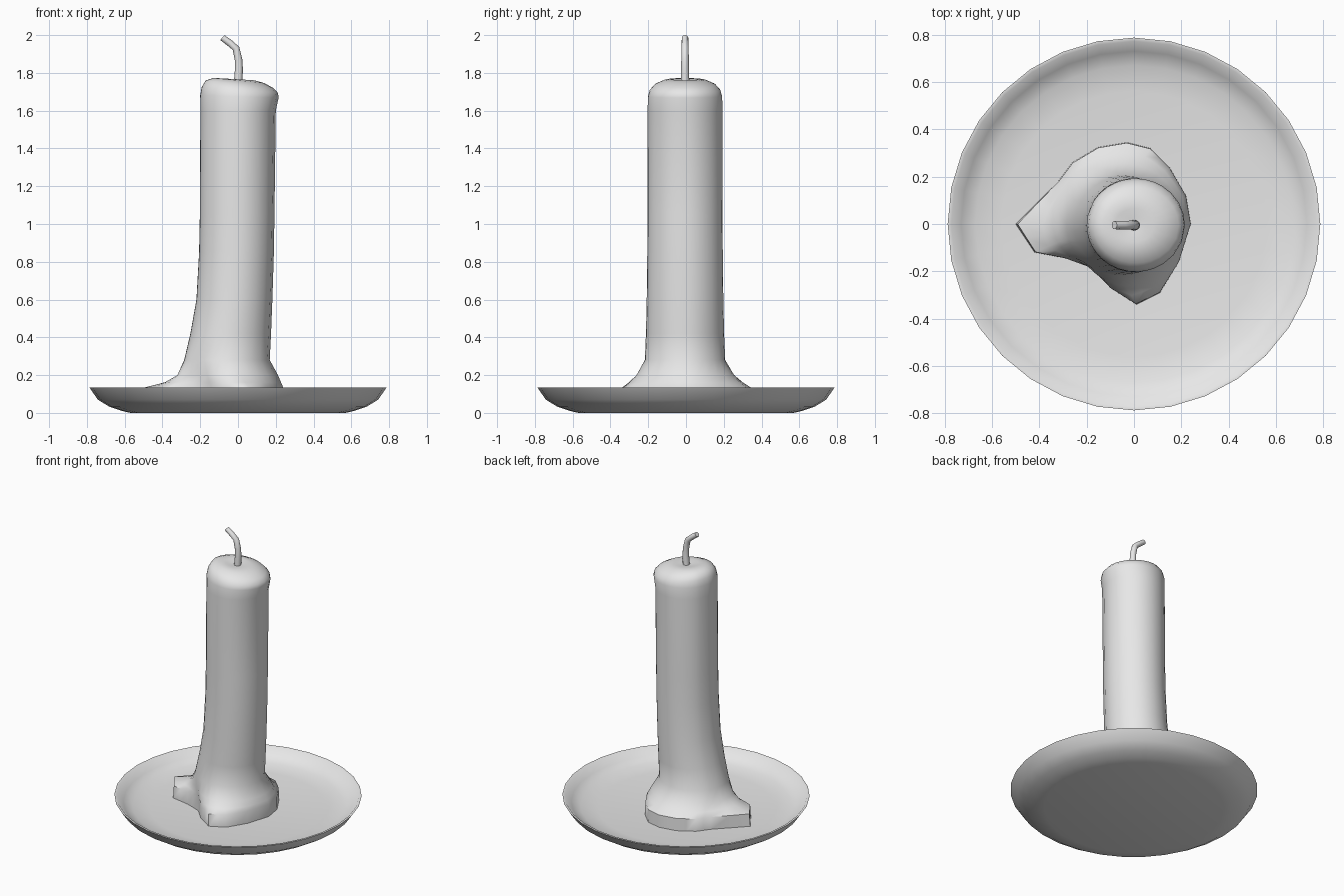
import bpy
import bmesh
from math import sin, cos, atan2, hypot, pi, radians

if "Cube" in bpy.data.objects:
    bpy.data.objects.remove(bpy.data.objects["Cube"])

material = bpy.data.materials.new("pale grey")
material.use_nodes = True
grey = (0.8, 0.8, 0.8, 1)
material.diffuse_color = grey
material.node_tree.nodes["Principled BSDF"].inputs["Base Color"].default_value = grey


def loft(name, rings, smooth_angle):
    """Bridge a list of equal rings into a closed solid with capped ends."""
    bm = bmesh.new()
    loops = [[bm.verts.new(p) for p in ring] for ring in rings]
    n = len(loops[0])
    for low, high in zip(loops, loops[1:]):
        for i in range(n):
            j = (i + 1) % n
            bm.faces.new((low[i], low[j], high[j], high[i]))
    bm.faces.new(loops[0][::-1])
    bm.faces.new(loops[-1])
    bmesh.ops.recalc_face_normals(bm, faces=bm.faces)
    mesh = bpy.data.meshes.new(name)
    bm.to_mesh(mesh)
    bm.free()
    mesh.materials.append(material)
    obj = bpy.data.objects.new(name, mesh)
    bpy.context.collection.objects.link(obj)
    bpy.ops.object.select_all(action="DESELECT")
    obj.select_set(True)
    bpy.context.view_layer.objects.active = obj
    bpy.ops.object.shade_smooth_by_angle(angle=radians(smooth_angle))
    return obj


# Saucer: turned profile, underside first, then over the rim to the floor
profile = [(0.57, 0), (0.62, 0.012), (0.68, 0.032), (0.742, 0.07), (0.787, 0.135),
           (0.772, 0.135), (0.73, 0.09), (0.67, 0.065), (0.56, 0.05)]
sides = 32
loft("saucer", [[(r * cos(2 * pi * i / sides), r * sin(2 * pi * i / sides), z)
                 for i in range(sides)] for r, z in profile], 50)

# Outline of the melted wax puddle, with the drip pointing to -x
outline = [(0.24, 0), (0.22, 0.12), (0.15, 0.24), (0.07, 0.32), (-0.03, 0.345),
           (-0.15, 0.325), (-0.26, 0.26), (-0.32, 0.18), (-0.5, 0), (-0.42, -0.12),
           (-0.29, -0.145), (-0.18, -0.185), (-0.1, -0.27), (0.01, -0.34),
           (0.11, -0.29), (0.19, -0.16)]
puddle = []
for (ax, ay), (bx, by) in zip(outline, outline[1:] + outline[:1]):
    puddle += [(ax, ay), ((ax + bx) / 2, (ay + by) / 2)]


def wax_ring(z, left, right, depth, spread=0, tilt=0):
    """Oval section, blended toward the puddle outline by spread."""
    ring = []
    for px, py in puddle:
        a = atan2(py, px)
        x = (left + right) / 2 + (right - left) / 2 * cos(a)
        y = depth * sin(a) - 0.005
        w = spread ** ((hypot(px, py) / 0.34) ** 2) if spread else 0
        x, y = x + (px - x) * w, y + (py - y) * w
        ring.append((x, y, z - tilt * x))
    return ring


# Candle: puddle, flare, leaning shaft, rounded and dished top
sections = [
    (0.045, -0.3, 0.17, 0.215, 1), (0.135, -0.3, 0.17, 0.215, 0.98),
    (0.162, -0.3, 0.17, 0.215, 0.68), (0.2, -0.3, 0.17, 0.215, 0.35),
    (0.28, -0.285, 0.168, 0.213), (0.42, -0.252, 0.175, 0.207),
    (0.6, -0.22, 0.182, 0.203), (0.85, -0.206, 0.19, 0.2),
    (1.05, -0.202, 0.193, 0.199), (1.6, -0.199, 0.2, 0.198),
    (1.675, -0.2, 0.215, 0.197, 0, 0.03), (1.71, -0.192, 0.212, 0.187, 0, 0.08),
    (1.74, -0.172, 0.188, 0.16, 0, 0.11), (1.76, -0.13, 0.14, 0.115, 0, 0.1),
    (1.766, -0.08, 0.085, 0.07, 0, 0.06), (1.757, -0.03, 0.03, 0.03),
]
loft("candle", [wax_ring(*s) for s in sections], 50)

# Wick: round cord bent toward -x; each entry is x, z, lean angle, radius
path = [(0, 1.74, 0, 0.023), (0.005, 1.82, 0, 0.021), (0.003, 1.87, 8, 0.02),
        (-0.011, 1.93, 25, 0.019), (-0.045, 1.959, 50, 0.018), (-0.083, 1.987, 50, 0.017)]
wick = []
for x, z, lean, r in path:
    t = radians(lean)
    wick.append([(x + r * cos(a) * cos(t), r * sin(a) - 0.005, z + r * cos(a) * sin(t))
                 for a in (2 * pi * i / 12 for i in range(12))])
loft("wick", wick, 50)
